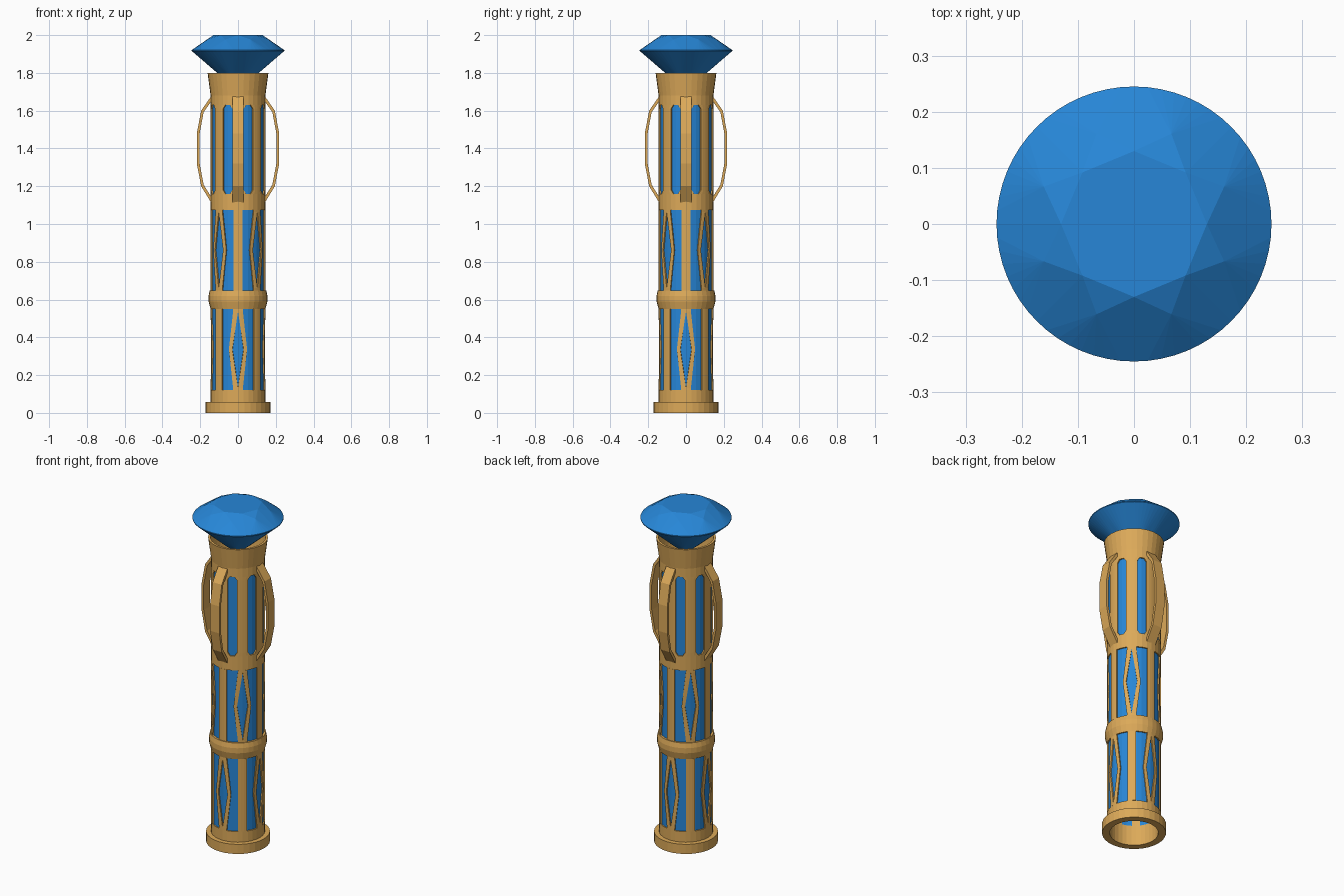
import bpy, bmesh
from math import sin, cos, pi, radians

if "Cube" in bpy.data.objects:
    bpy.data.objects.remove(bpy.data.objects["Cube"])

R_OUT, R_IN, SEG = 0.145, 0.131, 32


def material(name, color):
    m = bpy.data.materials.new(name)
    m.diffuse_color = color
    m.use_nodes = True
    m.node_tree.nodes["Principled BSDF"].inputs["Base Color"].default_value = m.diffuse_color
    return m


GOLD = material("gold", (0.72, 0.40, 0.10, 1))
BLUE = material("blue", (0.02, 0.24, 0.68, 1))


def finish(bm, name, mat):
    bmesh.ops.recalc_face_normals(bm, faces=bm.faces)
    me = bpy.data.meshes.new(name)
    bm.to_mesh(me)
    bm.free()
    ob = bpy.data.objects.new(name, me)
    me.materials.append(mat)
    bpy.context.collection.objects.link(ob)
    return ob


def polar(r, a, z):
    return (r * cos(a), r * sin(a), z)


def lathe(name, profile, mat):
    """Closed (r, z) profile swept around z."""
    bm = bmesh.new()
    rings = [[bm.verts.new(polar(r, 2 * pi * i / SEG, z)) for r, z in profile]
             for i in range(SEG)]
    n = len(profile)
    for i in range(SEG):
        a, b = rings[i], rings[(i + 1) % SEG]
        for j in range(n):
            k = (j + 1) % n
            bm.faces.new((a[j], b[j], b[k], a[k]))
    return finish(bm, name, mat)


def strip(bm, rows, centre, n):
    """Curved piece of tube wall; rows are (z, start, end) in degrees."""
    grid = [[[bm.verts.new(polar(r, radians(centre + a0 + (a1 - a0) * i / n), z))
              for i in range(n + 1)] for z, a0, a1 in rows] for r in (R_OUT, R_IN)]
    o, q = grid
    for j in range(len(rows) - 1):
        for i in range(n):
            for g in grid:
                bm.faces.new((g[j][i], g[j][i + 1], g[j + 1][i + 1], g[j + 1][i]))
        for i in (0, n):
            bm.faces.new((o[j][i], o[j + 1][i], q[j + 1][i], q[j][i]))
    for j in (0, -1):
        for i in range(n):
            bm.faces.new((o[j][i], o[j][i + 1], q[j][i + 1], q[j][i]))


# Solid bands of the tube
lathe("base", [(R_IN, 0), (0.172, 0), (0.172, 0.057), (R_OUT, 0.057), (R_OUT, 0.12), (R_IN, 0.12)], GOLD)
lathe("middle_ring", [(R_IN, 0.55), (R_OUT, 0.55), (0.156, 0.59), (0.156, 0.62),
                      (0.15, 0.648), (R_IN, 0.648)], GOLD)
lathe("upper_band", [(R_IN, 1.075), (R_OUT, 1.075), (R_OUT, 1.16), (R_IN, 1.16)], GOLD)
lathe("flared_collar", [(R_IN, 1.63), (R_OUT, 1.63), (R_OUT, 1.68), (0.161, 1.8),
                        (0.148, 1.8), (R_IN, 1.68)], GOLD)

# Two lattice tiers: four posts and four diamonds each
for name, z0, z1, turn in (("lower_lattice", 0.12, 0.55, 0), ("upper_lattice", 0.648, 1.075, 45)):
    bm = bmesh.new()
    zm = (z0 + z1) / 2
    for k in range(4):
        c = turn + 90 * k
        strip(bm, [(z0, -9.5, 9.5), (z1, -9.5, 9.5)], c + 45, 3)
        for s in (-1, 1):
            strip(bm, [(z0, 0, s * 10), (z0 + 0.012, 0, s * 10.3), (zm, s * 12, s * 19.5),
                       (z1 - 0.012, 0, s * 10.3), (z1, 0, s * 10)], c, 2)
    finish(bm, name, GOLD)

# Eight narrow windows with clipped corners
bm = bmesh.new()
for k in range(8):
    strip(bm, [(z, -h, h) for z, h in ((1.16, 17.5), (1.18, 12), (1.61, 12), (1.63, 17.5))], 45 * k, 4)
finish(bm, "window_posts", GOLD)

# Blue glass sleeves behind the openings
for name, z0, z1 in (("lower_glass", 0.10, 0.57), ("middle_glass", 0.63, 1.09), ("top_glass", 1.14, 1.65)):
    lathe(name, [(0.133, z0), (0.138, z0), (0.138, z1), (0.133, z1)], BLUE)

# Four bowed handles
path = [(0.143, 1.675), (0.195, 1.60), (0.218, 1.48), (0.218, 1.32), (0.195, 1.20), (0.143, 1.115)]
inner = [(0.138, 1.655), (0.182, 1.592), (0.204, 1.475), (0.204, 1.325), (0.182, 1.208), (0.138, 1.137)]
for k in range(4):
    bm = bmesh.new()
    secs = [[bm.verts.new(p) for p in ((ro, -0.03, zo), (ro, 0.03, zo), (ri, 0.03, zi), (ri, -0.03, zi))]
            for (ro, zo), (ri, zi) in zip(path, inner)]
    for a, b in zip(secs, secs[1:]):
        for j in range(4):
            m = (j + 1) % 4
            bm.faces.new((a[j], a[m], b[m], b[j]))
    bm.faces.new(secs[0])
    bm.faces.new(secs[-1])
    finish(bm, f"handle_{k + 1}", GOLD).rotation_euler.z = k * pi / 2

# Brilliant-cut gem as the hull of its facet corners
bm = bmesh.new()
for count, start, r, z in ((8, 0, 0.13, 2.0), (8, pi / 8, 0.174, 1.977), (64, 0, 0.245, 1.921),
                           (64, 0, 0.245, 1.916), (8, pi / 8, 0.065, 1.757), (1, 0, 0, 1.708)):
    for i in range(count):
        bm.verts.new(polar(r, start + 2 * pi * i / count, z))
bmesh.ops.convex_hull(bm, input=bm.verts)
bmesh.ops.dissolve_limit(bm, angle_limit=radians(0.5), verts=bm.verts, edges=bm.edges)
finish(bm, "gem", BLUE)
